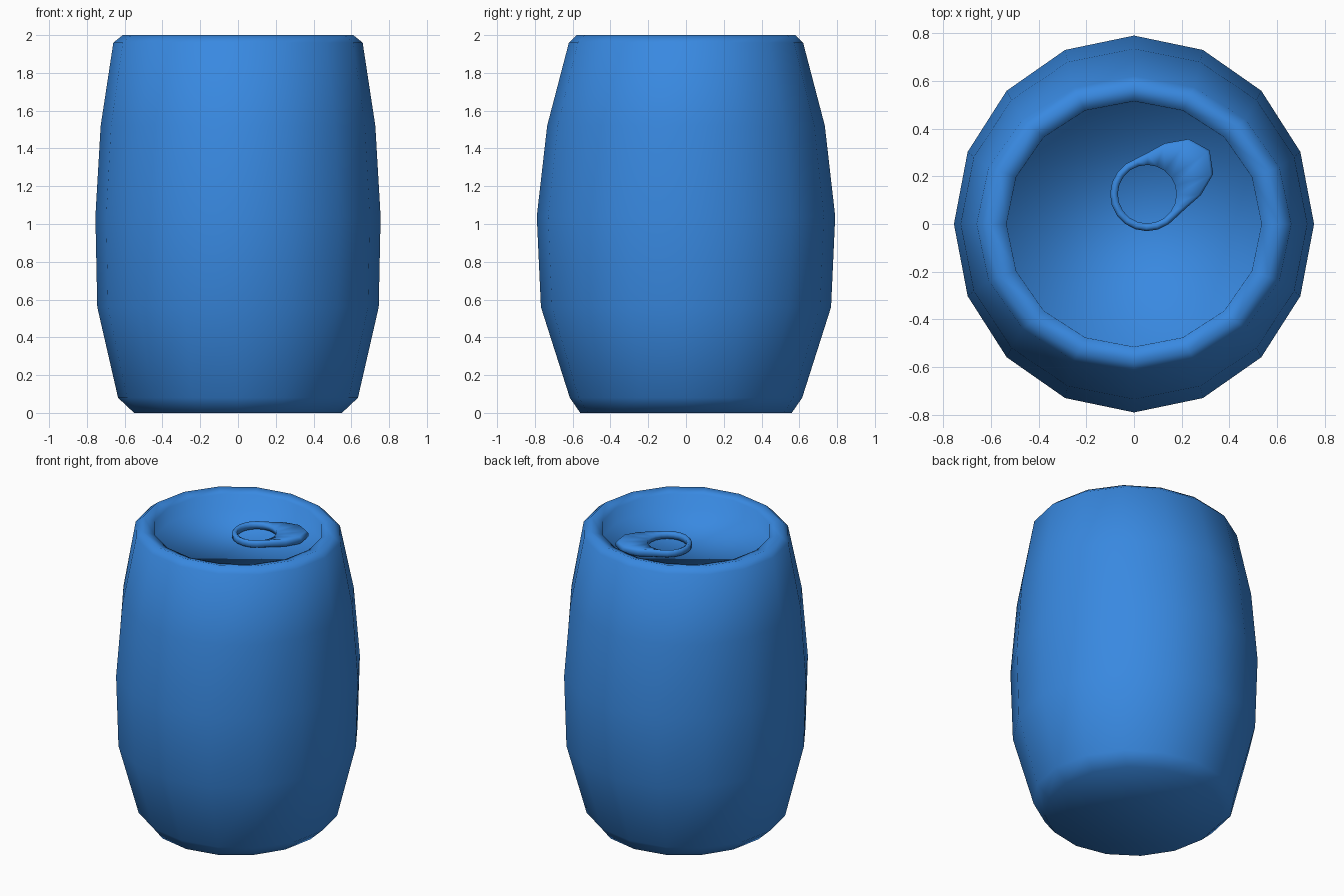
import bpy, bmesh, math

if "Cube" in bpy.data.objects:
    bpy.data.objects.remove(bpy.data.objects["Cube"])

blue = bpy.data.materials.new("blue")
blue.diffuse_color = (0.04, 0.25, 0.75, 1)
blue.use_nodes = True
blue.node_tree.nodes["Principled BSDF"].inputs["Base Color"].default_value = blue.diffuse_color


def finish(bm, name):
    bmesh.ops.recalc_face_normals(bm, faces=bm.faces)
    for f in bm.faces:
        f.smooth = True
    mesh = bpy.data.meshes.new(name)
    bm.to_mesh(mesh)
    bm.free()
    mesh.materials.append(blue)
    obj = bpy.data.objects.new(name, mesh)
    bpy.context.collection.objects.link(obj)
    return obj


def bridge(bm, a, b):
    n = len(a)
    for i in range(n):
        j = (i + 1) % n
        bm.faces.new((a[i], a[j], b[j], b[i]))


# Can body: slightly oval rings (x radius, y radius, z), recessed lid last
profile = [(0.55, 0.56, 0), (0.635, 0.615, 0.08), (0.745, 0.768, 0.56),
           (0.755, 0.79, 1.04), (0.727, 0.735, 1.52), (0.66, 0.62, 1.96),
           (0.61, 0.58, 2.0), (0.535, 0.515, 1.98), (0.53, 0.51, 1.88)]
SIDES = 16
bm = bmesh.new()
rings = []
for rx, ry, z in profile:
    rings.append([bm.verts.new((rx * math.cos(k * math.tau / SIDES),
                                ry * math.sin(k * math.tau / SIDES), z))
                  for k in range(SIDES)])
for lower, upper in zip(rings, rings[1:]):
    bridge(bm, lower, upper)
bm.faces.new(rings[0][::-1])
bm.faces.new(rings[-1])
finish(bm, "can_body")

# Pull tab: teardrop plate with a finger hole, rounded in section
CX, CY, AIM, N = 0.055, 0.125, math.radians(35), 20


def tab_ring(bm, inset, z, hole):
    verts = []
    for k in range(N):
        a = AIM + k * math.tau / N
        r = 0.123 if hole else 0.155 + 0.165 * max(0, math.cos(a - AIM)) ** 4
        r += inset
        verts.append(bm.verts.new((CX + r * math.cos(a), CY + r * math.sin(a), z)))
    return verts


bm = bmesh.new()
section = [(0, 1.89, True), (0, 1.925, True), (-0.012, 1.935, False),
           (0, 1.92, False), (0, 1.895, False), (-0.012, 1.885, False)]
loops = [tab_ring(bm, *s) for s in section]
for a, b in zip(loops, loops[1:] + loops[:1]):
    bridge(bm, a, b)
finish(bm, "pull_tab")
